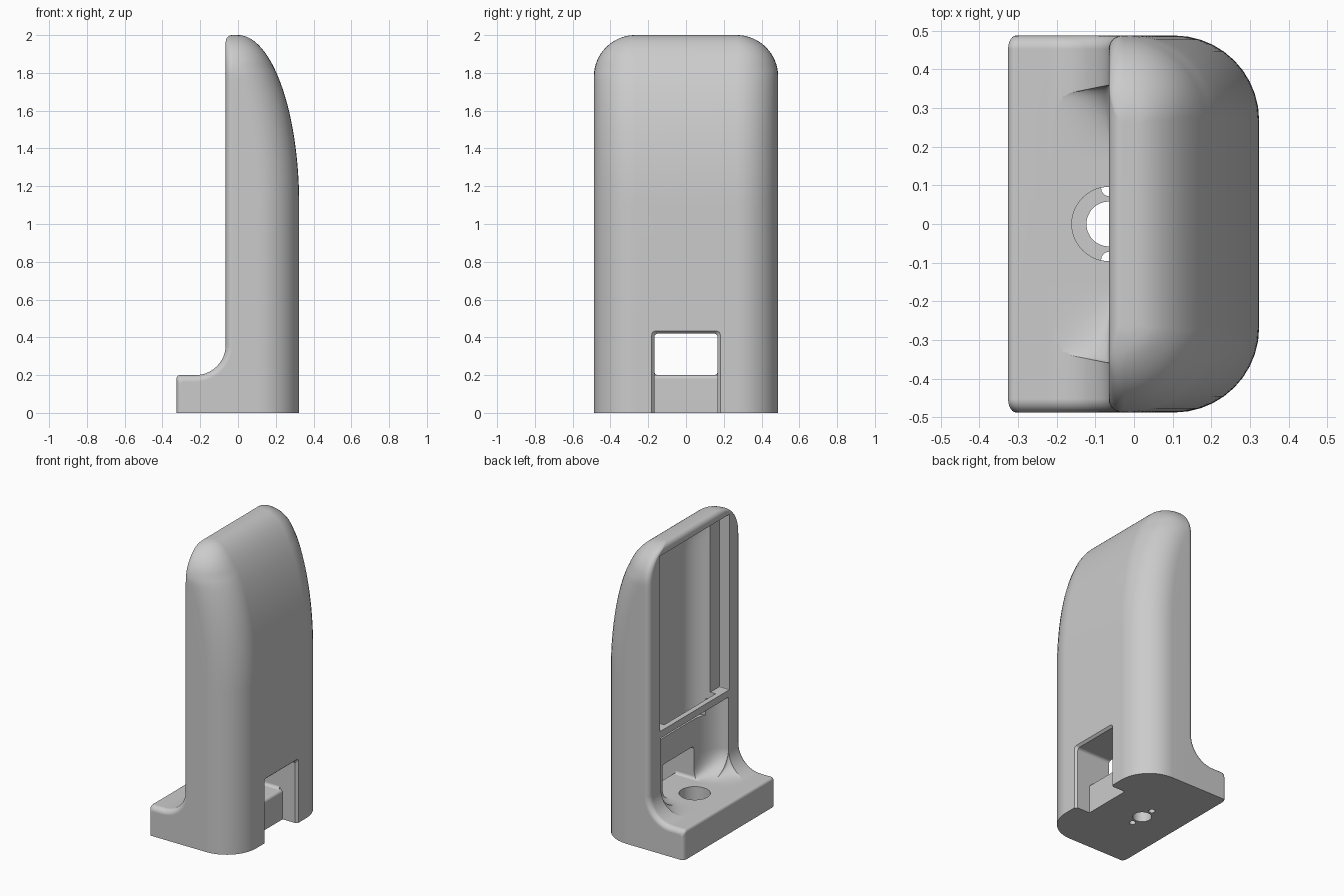
import bpy, bmesh, math

cube = bpy.data.objects.get("Cube")
if cube:
    bpy.data.objects.remove(cube, do_unlink=True)

BACK, FRONT, TOE, HALF = -0.065, 0.324, -0.326, 0.488   # extents in x and y
EDGE, CORNER = 0.035, 0.22                              # small and large rounding
CURVE_Z, TOP = 1.1, 2.0
STEP, SWEEP = 0.2, 0.16                                 # foot height and sweep radius

grey = bpy.data.materials.new("light grey plastic")
grey.use_nodes = True
grey.diffuse_color = (0.6, 0.6, 0.6, 1)
grey.node_tree.nodes["Principled BSDF"].inputs["Base Color"].default_value = (0.6, 0.6, 0.6, 1)


def loft(name, rings):
    """Closed solid through rings of equal point count."""
    bm = bmesh.new()
    loops = [[bm.verts.new(p) for p in ring] for ring in rings]
    n = len(loops[0])
    for a, b in zip(loops, loops[1:]):
        for i in range(n):
            j = (i + 1) % n
            bm.faces.new((a[i], a[j], b[j], b[i]))
    bm.faces.new(loops[0][::-1])
    bm.faces.new(loops[-1])
    bmesh.ops.recalc_face_normals(bm, faces=bm.faces)
    mesh = bpy.data.meshes.new(name)
    bm.to_mesh(mesh)
    bm.free()
    mesh.materials.append(grey)
    obj = bpy.data.objects.new(name, mesh)
    bpy.context.collection.objects.link(obj)
    return obj


def arc(steps):
    """Sine and cosine pairs over a quarter turn."""
    angles = [i / steps * math.pi / 2 for i in range(steps + 1)]
    return [(math.sin(a), math.cos(a)) for a in angles]


def section(x0, x1, half, r0, r1, z, steps=10):
    """Horizontal rounded rectangle, radius r0 at x0 and r1 at x1."""
    pts = []
    for cx, cy, r, quarter in ((x1 - r1, half - r1, r1, 0), (x0 + r0, half - r0, r0, 1),
                               (x0 + r0, r0 - half, r0, 2), (x1 - r1, r1 - half, r1, 3)):
        for i in range(steps + 1):
            a = (quarter + i / steps) * math.pi / 2
            pts.append((cx + r * math.cos(a), cy + r * math.sin(a), z))
    return pts


def box(name, x0, x1, half, z0, z1, r, grow=0):
    """Box along x with rounded corners, widening by grow towards x1."""
    zc, h = (z0 + z1) / 2, (z1 - z0) / 2
    return loft(name, [[(x, p[1], zc + p[0]) for p in section(-h - g, h + g, half + g, r, r, 0, 4)]
                       for x, g in ((x0, 0), (x1, grow))])


def cylinder(name, x, y, r, z0, z1, n=48):
    return loft(name, [[(x + r * math.cos(2 * math.pi * i / n),
                         y + r * math.sin(2 * math.pi * i / n), z) for i in range(n)]
                       for z in (z0, z1)])


def combine(obj, other, operation):
    mod = obj.modifiers.new(operation, 'BOOLEAN')
    mod.operation, mod.object, mod.solver = operation, other, 'EXACT'
    bpy.context.view_layer.objects.active = obj
    bpy.ops.object.modifier_apply(modifier=mod.name)
    bpy.data.objects.remove(other, do_unlink=True)


def cut(other):
    combine(body, other, 'DIFFERENCE')


def front_x(z):
    s = max(0, (z - CURVE_Z) / (TOP - CURVE_Z))
    return FRONT * math.sqrt(max(0, 1 - s * s))


# Column: rounded plan that narrows along an elliptical front to the top
def column_ring(z):
    x1 = front_x(z)
    k = max(0, z - (TOP - CORNER))
    half = HALF - CORNER + math.sqrt(max(0, CORNER ** 2 - k * k))
    e = max(0, z - (TOP - EDGE))
    x0 = BACK + EDGE - math.sqrt(max(0, EDGE ** 2 - e * e))
    r0 = min(EDGE, (x1 - x0) * 0.4)
    return section(x0, x1, half, r0, min(CORNER, x1 - x0 - r0 - 0.002), z)


heights = [0] + [CURVE_Z + (TOP - CURVE_Z) * s for s, c in arc(40)]
body = loft("holder_body", [column_ring(z) for z in heights])


# Foot: step with a concave sweep into the column and rounded ends
def foot_ring(y, d):
    toe, x0 = 0.02, TOE + d * 0.6
    pts = [(0, 0), (x0, 0)]
    pts += [(x0 + toe - toe * c, STEP - d - toe + toe * s) for s, c in arc(6)]
    pts += [(BACK - SWEEP + (SWEEP + d) * s, STEP + SWEEP - (SWEEP + d) * c) for s, c in arc(16)]
    pts.append((0, STEP + SWEEP))
    return [(x, y, z) for x, z in pts]


ends = [(HALF - EDGE + EDGE * c, EDGE * (1 - s)) for s, c in arc(6)]
rings = [foot_ring(-y, d) for y, d in ends] + [foot_ring(y, d) for y, d in reversed(ends)]
combine(body, loft("foot", rings), 'UNION')

# Lower cavity: side fillets grow with the sweep, then the wall curves round behind
def scoop_ring(x, half, rise):
    width = 0.19 * half / 0.36
    side = [(half - width + width * s, STEP + rise * (1 - c)) for s, c in arc(10)]
    side.append((half, 0.71))
    return [(x, y, z) for y, z in side] + [(x, -y, z) for y, z in reversed(side)]


scoop = [scoop_ring(BACK - SWEEP + SWEEP * s, 0.33 + 0.03 * s, 0.002 + SWEEP * (1 - c))
         for s, c in arc(12)]
scoop += [scoop_ring(BACK + 0.125 * s, 0.15 + 0.21 * c, SWEEP + 0.002) for s, c in arc(12)[1:]]
cut(loft("scoop", scoop))

# Framed window pocket, with a concave hollow behind it that drops below the sill
cut(box("pocket", -0.3, 0.01, 0.37, 0.757, 1.94, 0.005))
hollow = []
for i in range(21):
    z = 0.6 + 1.31 * i / 20
    x1 = min(0.13, front_x(z) - 0.06)
    hollow.append(section(-0.03, x1, 0.275, 0.005, x1 + 0.015, z))
cut(loft("hollow", hollow))

# Cable passage through the front wall, with softened mouth and a rounded step below it
cut(box("passage", -0.2, 0.5, 0.168, STEP, 0.42, 0.02))
notch = [(0.5, -0.1), (0.215, -0.1)]
notch += [(0.195 + 0.02 * c, STEP - 0.02 + 0.02 * s) for s, c in arc(5)]
notch += [(0.195, 0.3), (0.5, 0.3)]
cut(loft("notch", [[(x, y, z) for x, z in notch] for y in (-0.168, 0.168)]))
cut(box("mouth", 0.309, 0.329, 0.168, -0.1, 0.42, 0.02, 0.018))

# Counterbored screw hole with two pin holes
cut(cylinder("counterbore", BACK, 0, 0.096, 0.08, 0.3))
cut(cylinder("screw_hole", BACK, 0, 0.058, -0.1, 0.3))
for side in (-1, 1):
    cut(cylinder("pin_hole", BACK, side * 0.092, 0.02, -0.1, 0.12, 20))

# Smooth shading with crisp edges
bpy.ops.object.select_all(action='DESELECT')
body.select_set(True)
bpy.context.view_layer.objects.active = body
bpy.ops.object.shade_smooth_by_angle(angle=math.radians(30))
normals = body.modifiers.new("even_shading", 'WEIGHTED_NORMAL')
normals.keep_sharp = True
